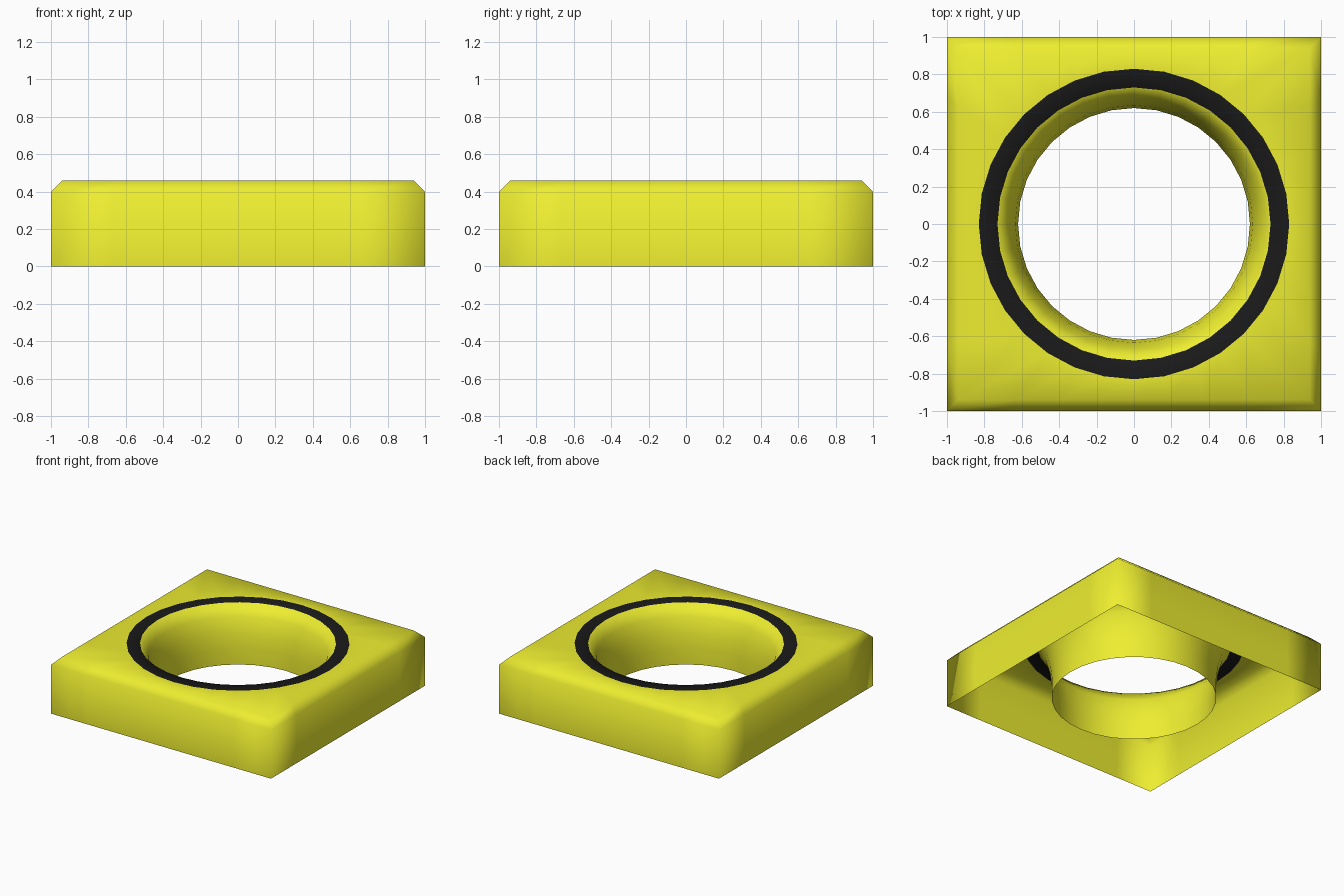
import bpy, bmesh
from math import cos, sin, pi

if "Cube" in bpy.data.objects:
    bpy.data.objects.remove(bpy.data.objects["Cube"])

N = 32  # sides of the round opening


def material(name, color):
    m = bpy.data.materials.new(name)
    m.diffuse_color = color
    m.use_nodes = True
    m.node_tree.nodes["Principled BSDF"].inputs["Base Color"].default_value = m.diffuse_color
    return m


def loop(bm, size, z, square):
    """Loop of N verts: a circle, or the same rays projected on a square."""
    verts = []
    for i in range(N):
        c, s = cos(2 * pi * i / N), sin(2 * pi * i / N)
        k = size / max(abs(c), abs(s)) if square else size
        verts.append(bm.verts.new((c * k, s * k, z)))
    return verts


# Section from the outer foot, over the top, down the flared bore: size, z, square
section = [
    (1.00, 0.00, True), (1.00, 0.40, True), (0.94, 0.46, True),
    (0.83, 0.46, False), (0.73, 0.46, False),
    (0.67, 0.37, False), (0.635, 0.25, False), (0.62, 0.13, False), (0.62, 0.00, False),
]
RING_BAND = 3  # flat black band between radius 0.83 and 0.73

bm = bmesh.new()
loops = [loop(bm, *s) for s in section]
for b, (lo, hi) in enumerate(zip(loops, loops[1:])):
    for i in range(N):
        j = (i + 1) % N
        f = bm.faces.new((lo[i], lo[j], hi[j], hi[i]))
        f.smooth = True
        f.material_index = 1 if b == RING_BAND else 0

# Hollow square housing, open underneath, with its black ring
mesh = bpy.data.meshes.new("square_housing")
bm.to_mesh(mesh)
bm.free()
mesh.materials.append(material("yellow", (0.85, 0.85, 0.03, 1)))
mesh.materials.append(material("black", (0.01, 0.01, 0.01, 1)))
obj = bpy.data.objects.new("square_housing", mesh)
bpy.context.collection.objects.link(obj)
